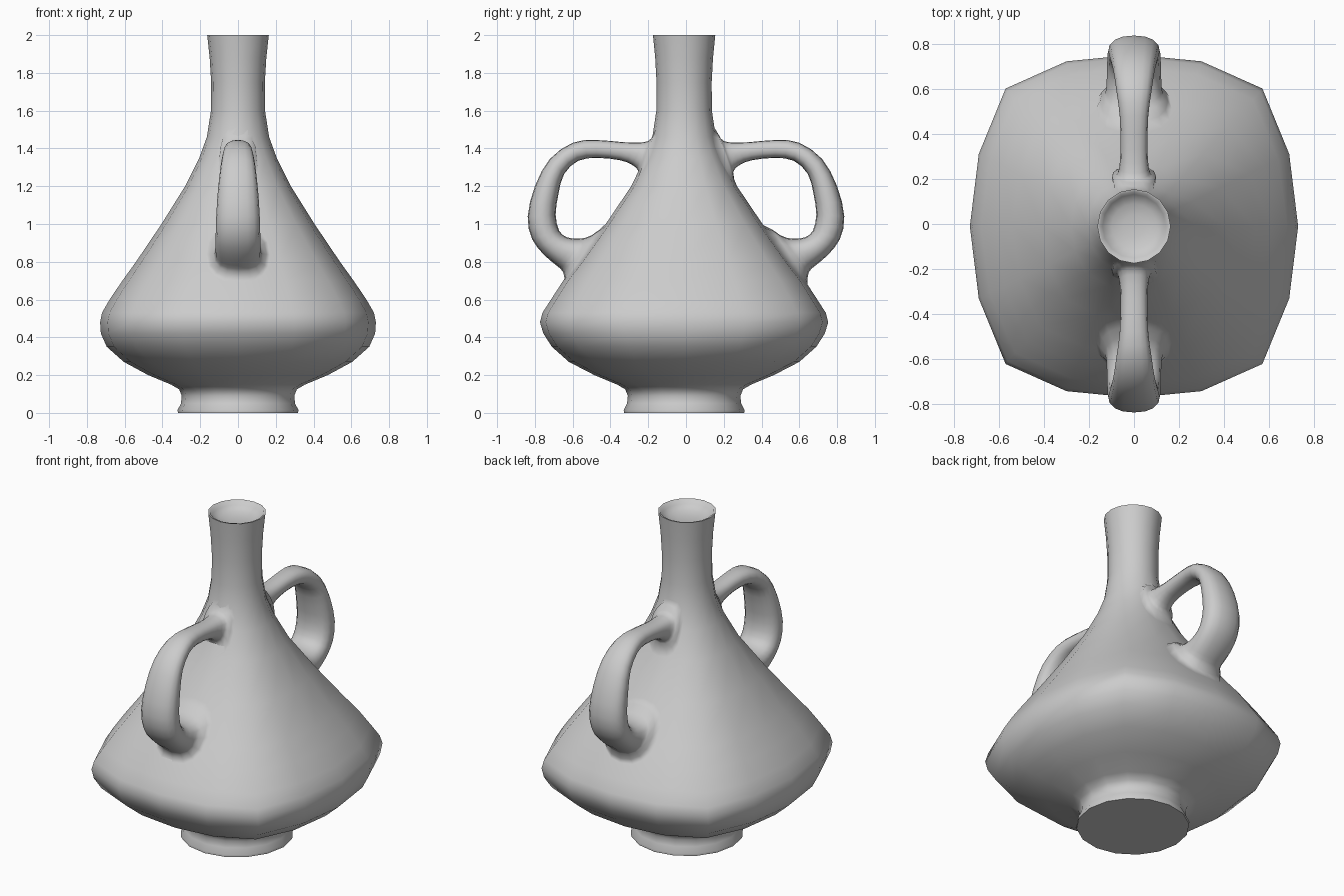
import bpy, bmesh, math
from mathutils import Vector
from mathutils.bvhtree import BVHTree

if "Cube" in bpy.data.objects:
    bpy.data.objects.remove(bpy.data.objects["Cube"])

SIDES = 16


def finish(name, rings, cap=False, end_normal=None):
    """Skin a list of closed rings into one smooth mesh object."""
    bm = bmesh.new()
    loops = [[bm.verts.new(p) for p in r] for r in rings]
    n = len(rings[0])
    for a, b in zip(loops, loops[1:]):
        for i in range(n):
            j = (i + 1) % n
            bm.faces.new((a[i], a[j], b[j], b[i]))
    if cap:
        bm.faces.new(loops[0][::-1])
        bm.faces.new(loops[-1])
    bmesh.ops.recalc_face_normals(bm, faces=bm.faces)
    mesh = bpy.data.meshes.new(name)
    bm.to_mesh(mesh)
    bm.free()
    ob = bpy.data.objects.new(name, mesh)
    bpy.context.collection.objects.link(ob)
    bpy.ops.object.select_all(action='DESELECT')
    ob.select_set(True)
    bpy.context.view_layer.objects.active = ob
    if end_normal:
        # Both ends borrow the body's normals so the joint shades smoothly
        for p in mesh.polygons:
            p.use_smooth = True
        normals = [v.normal.copy() for v in mesh.vertices]
        for i in list(range(n)) + list(range(len(normals) - n, len(normals))):
            normals[i] = end_normal(mesh.vertices[i].co)
        mesh.normals_split_custom_set_from_vertices(normals)
    else:
        bpy.ops.object.shade_smooth_by_angle(angle=math.radians(60))
    return ob


def smooth_path(rows, steps):
    """Catmull-Rom interpolation of rows of numbers."""
    pts = [Vector(r) for r in rows]
    out = []
    for i in range(len(pts) - 1):
        p0, p1 = pts[max(i - 1, 0)], pts[i]
        p2, p3 = pts[i + 1], pts[min(i + 2, len(pts) - 1)]
        for k in range(steps):
            t = k / steps
            out.append(0.5 * (2 * p1 + (p2 - p0) * t
                              + (2 * p0 - 5 * p1 + 4 * p2 - p3) * t * t
                              + (3 * p1 - p0 - 3 * p2 + p3) * t ** 3))
    return out + [pts[-1]]


# Vase body: height, x radius, y radius, squareness; ends in the dished mouth
profile = [
    (0.00, 0.318, 0.318, 0), (0.015, 0.320, 0.320, 0), (0.05, 0.302, 0.302, 0),
    (0.09, 0.298, 0.298, 0), (0.125, 0.312, 0.312, 0), (0.15, 0.355, 0.355, 0.1),
    (0.20, 0.475, 0.475, 0.4), (0.27, 0.605, 0.61, 0.8), (0.35, 0.695, 0.70, 0.97),
    (0.42, 0.726, 0.745, 1), (0.48, 0.730, 0.763, 1.03), (0.53, 0.720, 0.75, 1),
    (0.60, 0.680, 0.705, 0.98), (0.70, 0.612, 0.64, 0.98), (0.80, 0.54, 0.56, 0.95),
    (1.00, 0.405, 0.415, 0.75), (1.20, 0.28, 0.28, 0.45), (1.35, 0.205, 0.208, 0.2),
    (1.46, 0.165, 0.168, 0), (1.60, 0.143, 0.147, 0), (1.75, 0.142, 0.146, 0),
    (1.88, 0.15, 0.153, 0), (2.00, 0.163, 0.165, 0), (1.998, 0.152, 0.154, 0),
    (1.975, 0.140, 0.142, 0), (1.955, 0.10, 0.10, 0), (1.945, 0.05, 0.05, 0),
]
# One quadrant of the rounded-square section, mirrored into the others
quadrant = [(1, 0), (0.945, 0.42), (0.78, 0.80), (0.41, 0.96), (0, 1)]


def section_point(i, s):
    a = 2 * math.pi * i / SIDES
    c, d = math.cos(a), math.sin(a)
    k = i % 8
    qx, qy = quadrant[k if k <= 4 else 8 - k]
    qx, qy = math.copysign(qx, c), math.copysign(qy, d)
    return c + (qx - c) * s, d + (qy - d) * s


body_rings = []
for z, rx, ry, s in profile:
    uv = [section_point(i, s) for i in range(SIDES)]
    body_rings.append([(rx * u, ry * v - 0.01, z) for u, v in uv])
body = finish("vase_body", body_rings, cap=True)
surface = BVHTree.FromPolygons([v.co for v in body.data.vertices],
                               [p.vertices for p in body.data.polygons])

# Handle: outer y, outer z, inner y, inner z, half width
handle = [
    (0.155, 1.51, 0.265, 1.20, 0.115), (0.185, 1.452, 0.250, 1.275, 0.078),
    (0.225, 1.433, 0.285, 1.313, 0.065), (0.33, 1.433, 0.35, 1.338, 0.06),
    (0.48, 1.445, 0.47, 1.35, 0.063), (0.60, 1.43, 0.57, 1.335, 0.077),
    (0.72, 1.345, 0.645, 1.265, 0.092), (0.80, 1.20, 0.675, 1.16, 0.106),
    (0.838, 1.04, 0.69, 1.05, 0.115), (0.815, 0.92, 0.672, 0.965, 0.118),
    (0.75, 0.835, 0.63, 0.93, 0.12), (0.685, 0.78, 0.565, 0.922, 0.122),
    (0.65, 0.745, 0.50, 0.94, 0.13), (0.64, 0.68, 0.42, 1.00, 0.17),
]


def snap(p):
    return surface.find_nearest(Vector(p))[0]


def body_normal(p):
    """Smooth body normal near p."""
    verts = body.data.vertices
    face = body.data.polygons[surface.find_nearest(p)[2]]
    n = Vector()
    for k in face.vertices:
        n += verts[k].normal / ((verts[k].co - p).length + 0.001)
    return n.normalized()


def handle_rings(side):
    rings = []
    for yo, zo, yi, zi, w in smooth_path(handle, 2):
        ring = []
        for i in range(SIDES):
            a = 2 * math.pi * i / SIDES
            c = math.copysign(abs(math.cos(a)) ** 0.85, math.cos(a))
            d = math.copysign(abs(math.sin(a)) ** 0.85, math.sin(a))
            y = (yo + yi) / 2 + d * (yo - yi) / 2
            z = (zo + zi) / 2 + d * (zo - zi) / 2
            ring.append((w * c, side * y, z))
        rings.append(ring)
    # Seat both flared ends on the body
    rings[0] = [snap(p) for p in rings[0]]
    rings[-1] = [snap(p) for p in rings[-1]]
    return rings


finish("front_handle", handle_rings(-1), end_normal=body_normal)
finish("back_handle", handle_rings(1), end_normal=body_normal)
